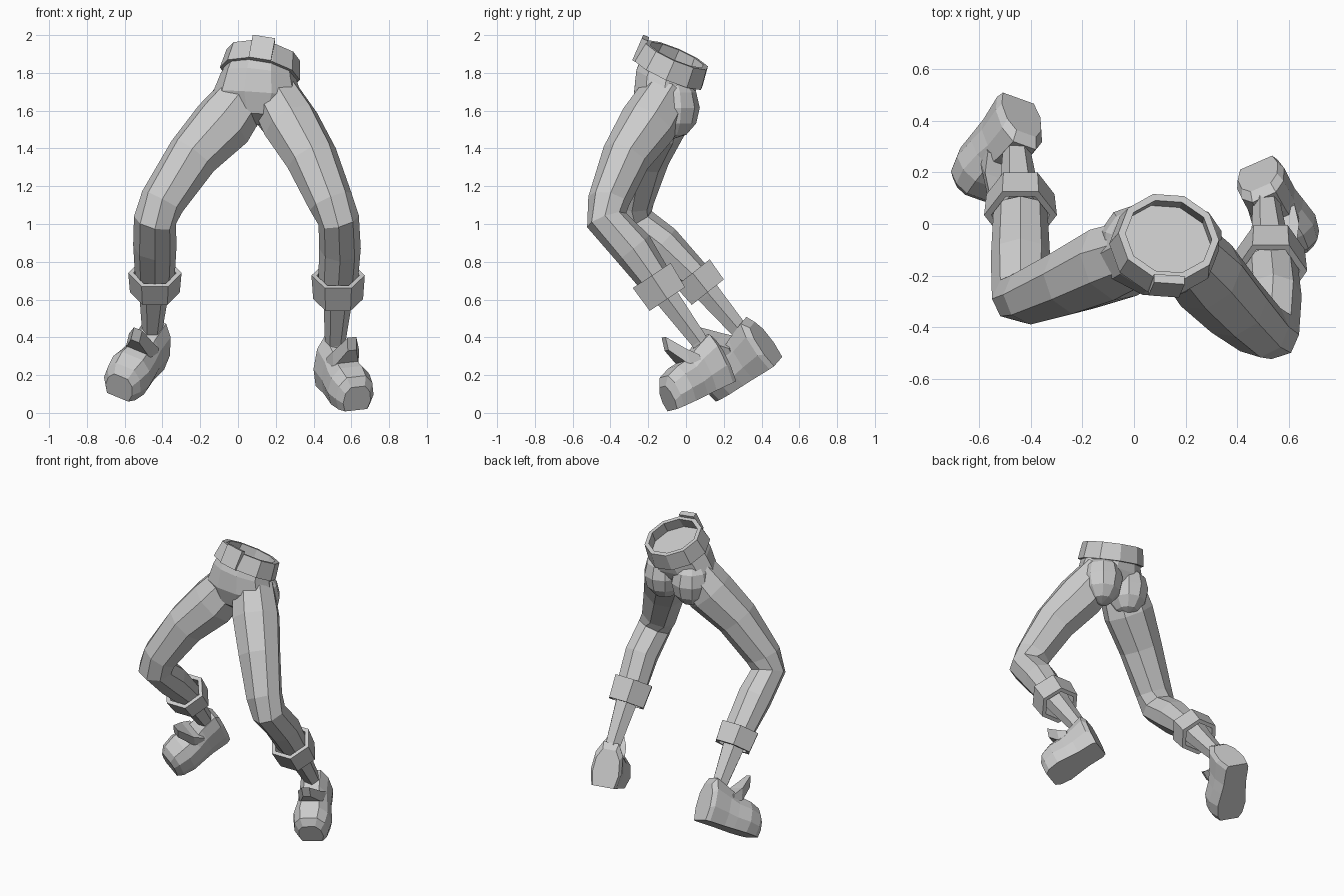
import bpy, bmesh, math
from mathutils import Vector

cube = bpy.data.objects.get("Cube")
if cube:
    bpy.data.objects.remove(cube, do_unlink=True)

grey = bpy.data.materials.new("plain_grey")
grey.use_nodes = True
GREY = (0.6, 0.6, 0.6, 1)
grey.diffuse_color = GREY
grey.node_tree.nodes["Principled BSDF"].inputs["Base Color"].default_value = GREY


def finish(name, bm):
    bmesh.ops.recalc_face_normals(bm, faces=bm.faces)
    mesh = bpy.data.meshes.new(name)
    bm.to_mesh(mesh)
    bm.free()
    mesh.materials.append(grey)
    obj = bpy.data.objects.new(name, mesh)
    bpy.context.collection.objects.link(obj)
    return obj


def frame(axis):
    """Unit axis plus two cross axes, the first as close to x as possible."""
    t = Vector(axis).normalized()
    x = Vector((1, 0, 0))
    s = (x - t * x.dot(t)).normalized()
    return t, s, t.cross(s)


def ring(center, axis, rx, ry, n):
    t, s, v = frame(axis)
    angles = [math.tau * i / n for i in range(n)]
    return [Vector(center) + s * rx * math.cos(a) + v * ry * math.sin(a) for a in angles]


def loft(name, rings, wrap=False):
    """Skin rings of points; wrap joins last to first, otherwise ends are capped."""
    bm = bmesh.new()
    vs = [[bm.verts.new(p) for p in r] for r in rings]
    n = len(vs[0])
    pairs = list(zip(vs, vs[1:])) + ([(vs[-1], vs[0])] if wrap else [])
    for a, b in pairs:
        for i in range(n):
            j = (i + 1) % n
            bm.faces.new((a[i], a[j], b[j], b[i]))
    if not wrap:
        bm.faces.new(vs[0])
        bm.faces.new(vs[-1])
    return finish(name, bm)


def limb(name, stations, n=8):
    """Tube through stations of (x, y, z, rx, ry)."""
    pts = [Vector(s[:3]) for s in stations]
    rings = []
    for i, s in enumerate(stations):
        before = (pts[i] - pts[i - 1]).normalized() if i else Vector()
        after = (pts[i + 1] - pts[i]).normalized() if i < len(pts) - 1 else Vector()
        rings.append(ring(pts[i], before + after, s[3], s[4], n))
    return loft(name, rings)


def band(name, center, axis, rx, ry, half, wall, n, flare):
    """Hollow band around an axis."""
    t = Vector(axis).normalized() * half
    c = Vector(center)
    return loft(name, [
        ring(c - t, axis, rx, ry, n),
        ring(c + t, axis, rx * flare, ry * flare, n),
        ring(c + t, axis, rx * flare - wall, ry * flare - wall, n),
        ring(c - t, axis, rx - wall, ry - wall, n)], wrap=True)


def box(name, center, axes, size):
    bm = bmesh.new()
    bmesh.ops.create_cube(bm, size=1)
    for v in bm.verts:
        v.co = Vector(center) + sum((a * k * s for a, k, s in zip(axes, v.co, size)), Vector())
    return finish(name, bm)


def merge(name, base, others):
    """Union the parts into one skin and drop the pieces."""
    for o in others:
        mod = base.modifiers.new("union", "BOOLEAN")
        mod.operation, mod.solver, mod.object = "UNION", "EXACT", o
    graph = bpy.context.evaluated_depsgraph_get()
    mesh = bpy.data.meshes.new_from_object(base.evaluated_get(graph))
    base.modifiers.clear()
    base.data, base.name = mesh, name
    for o in others:
        bpy.data.objects.remove(o, do_unlink=True)


# Belt with buckle, tilted with the hips
waist = Vector((0.125, -0.07, 1.845))
up, across, back = frame((0.17, 0.39, 0.9))
band("belt", waist, up, 0.215, 0.2, 0.055, 0.028, 10, 0.92)
box("buckle", waist - back * 0.188 + up * 0.008, (across, back, up), (0.12, 0.035, 0.13))

# Trousers: pelvis, seat and legs over the bent knees, merged into one skin
pelvis = limb("pelvis", [
    (*(waist - up * 0.02), 0.185, 0.175),
    (*(waist - up * 0.08), 0.205, 0.175),
    (0.105, -0.115, 1.69, 0.235, 0.168),
    (0.1, -0.11, 1.61, 0.17, 0.14),
    (0.095, -0.09, 1.55, 0.06, 0.08)], 10)
parts = []
for side, x in (("right", 0.0), ("left", 0.21)):
    bm = bmesh.new()
    bmesh.ops.create_uvsphere(bm, u_segments=10, v_segments=6, radius=1)
    for v in bm.verts:
        v.co = Vector((x + v.co.x * 0.135, -0.07 + v.co.y * 0.143, 1.615 + v.co.z * 0.165))
    parts.append(finish(side + "_buttock", bm))
parts.append(limb("right_trouser_leg", [
    (0.04, -0.1, 1.69, 0.14, 0.14),
    (-0.08, -0.15, 1.53, 0.165, 0.155),
    (-0.24, -0.22, 1.36, 0.14, 0.135),
    (-0.40, -0.28, 1.12, 0.12, 0.11),
    (-0.44, -0.28, 1.02, 0.113, 0.11),
    (-0.44, -0.13, 0.89, 0.115, 0.11),
    (-0.44, 0.05, 0.72, 0.105, 0.085)]))
parts.append(limb("left_trouser_leg", [
    (0.19, -0.1, 1.69, 0.135, 0.14),
    (0.28, -0.2, 1.53, 0.155, 0.155),
    (0.39, -0.32, 1.35, 0.14, 0.13),
    (0.49, -0.41, 1.12, 0.12, 0.11),
    (0.533, -0.42, 1.02, 0.11, 0.11),
    (0.54, -0.28, 0.87, 0.11, 0.11),
    (0.53, -0.16, 0.7, 0.105, 0.09)]))
merge("trousers", pelvis, parts)

# Cuffs and bare shins
band("right_cuff", (-0.44, 0.075, 0.69), (0, -0.62, 0.78), 0.132, 0.125, 0.065, 0.028, 6, 1.07)
band("left_cuff", (0.53, -0.14, 0.665), (0, -0.55, 0.83), 0.132, 0.13, 0.075, 0.028, 6, 1.07)
limb("right_shin", [(-0.44, 0.05, 0.72, 0.085, 0.085), (-0.445, 0.12, 0.63, 0.078, 0.072),
                    (-0.455, 0.29, 0.43, 0.053, 0.052), (-0.46, 0.33, 0.37, 0.055, 0.055)], 6)
limb("left_shin", [(0.53, -0.16, 0.7, 0.085, 0.085), (0.53, -0.1, 0.61, 0.078, 0.072),
                   (0.515, 0.07, 0.38, 0.055, 0.052), (0.515, 0.11, 0.32, 0.055, 0.055)], 6)

# Shoes: a flat-soled section swept from heel to toe
SECTION = [(-0.8, 0), (-1, 0.35), (-0.88, 0.75), (-0.5, 1)]
SECTION += [(-a, b) for a, b in reversed(SECTION)]
STATIONS = [(-0.01, 0.085, 0.24), (0.06, 0.1, 0.285), (0.35, 0.1, 0.245), (0.52, 0.11, 0.215),
            (0.75, 0.125, 0.205), (0.95, 0.11, 0.18), (1.04, 0.08, 0.135)]


def shoe(side, heel, toe, ankle):
    heel, toe, ankle = Vector(heel), Vector(toe), Vector(ankle)
    f = (toe - heel).normalized()
    rise = ankle - heel.lerp(toe, 0.35)
    u = (rise - f * rise.dot(f)).normalized()
    s = f.cross(u)

    def place(t, a, h):
        return heel.lerp(toe, t) + s * a + u * h

    loft(side + "_shoe", [[place(t, a * w, b * h) for a, b in SECTION] for t, w, h in STATIONS])
    # Tongue wedge rising in front of the ankle
    wedge = [(0.38, 0.085, 0.21, 0.09), (0.53, 0.075, 0.27, 0.09), (0.7, 0.025, 0.37, 0.07)]
    loft(side + "_shoe_tongue", [
        [place(t, -w, h), place(t, w, h), place(t + 0.04, w, h - d), place(t + 0.04, -w, h - d)]
        for t, w, h, d in wedge])


shoe("right", (-0.45, 0.485, 0.27), (-0.63, 0.19, 0.09), (-0.455, 0.30, 0.42))
shoe("left", (0.475, 0.235, 0.16), (0.62, -0.06, 0.02), (0.515, 0.09, 0.37))
